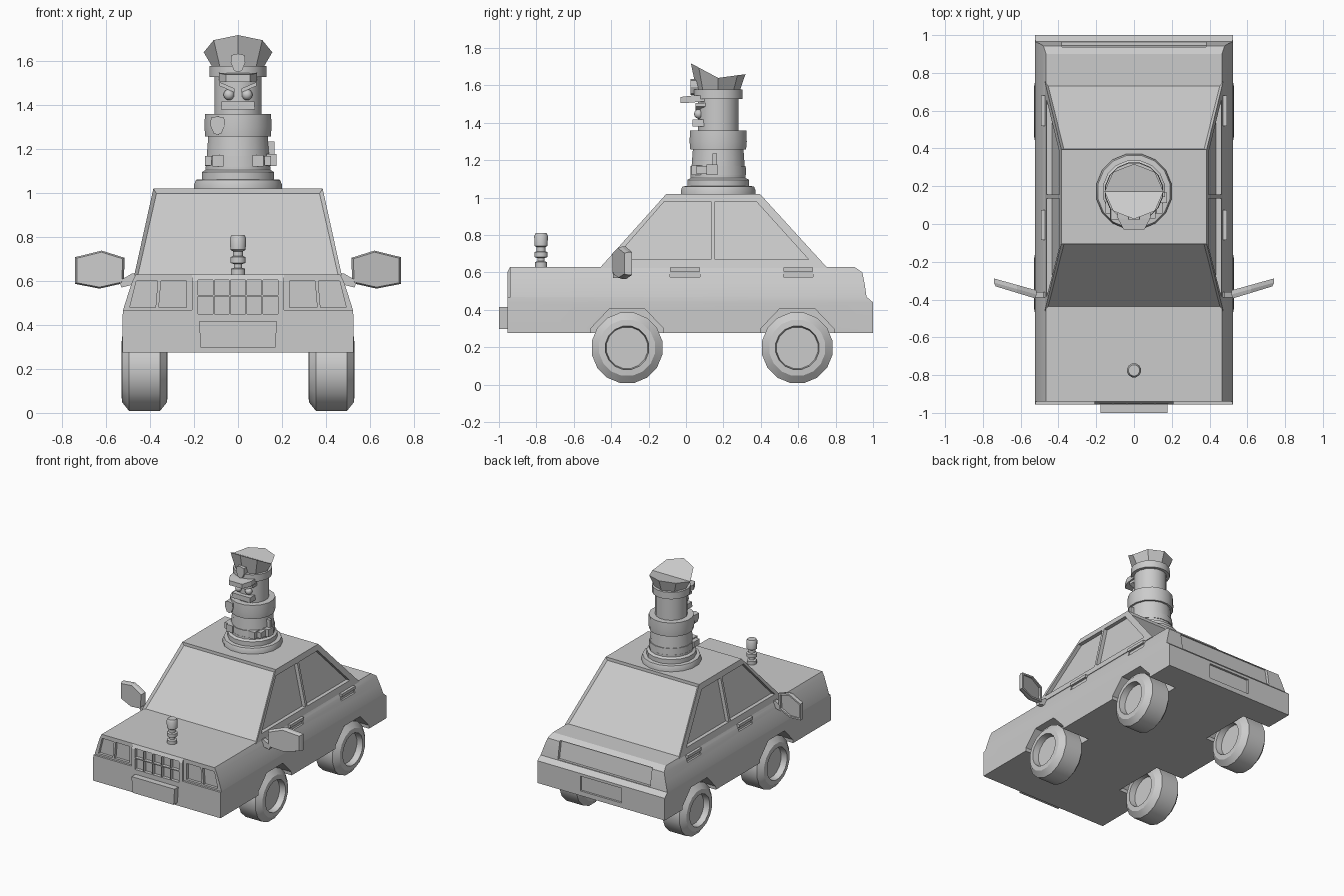
import bpy, bmesh, math

if "Cube" in bpy.data.objects:
    bpy.data.objects.remove(bpy.data.objects["Cube"])

GREY = bpy.data.materials.new("plain_grey")
GREY.diffuse_color = (0.6, 0.6, 0.6, 1)
GREY.use_nodes = True
GREY.node_tree.nodes["Principled BSDF"].inputs["Base Color"].default_value = GREY.diffuse_color


def finish(name, bm, smooth=None):
    bmesh.ops.recalc_face_normals(bm, faces=bm.faces[:])
    me = bpy.data.meshes.new(name)
    bm.to_mesh(me)
    bm.free()
    me.materials.append(GREY)
    ob = bpy.data.objects.new(name, me)
    bpy.context.collection.objects.link(ob)
    if smooth:
        bpy.ops.object.select_all(action='DESELECT')
        bpy.context.view_layer.objects.active = ob
        ob.select_set(True)
        bpy.ops.object.shade_smooth_by_angle(angle=math.radians(smooth))
    return ob


def loft_bm(rings):
    bm = bmesh.new()
    vs = [[bm.verts.new(p) for p in r] for r in rings]
    n = len(rings[0])
    for a, b in zip(vs, vs[1:]):
        for i in range(n):
            bm.faces.new((a[i], a[(i + 1) % n], b[(i + 1) % n], b[i]))
    bm.faces.new(vs[0])
    bm.faces.new(vs[-1])
    bm.verts.ensure_lookup_table()
    return bm


def loft(name, rings, smooth=None):
    return finish(name, loft_bm(rings), smooth)


def rect(hw, y0, y1, z):
    return [(-hw, y0, z), (hw, y0, z), (hw, y1, z), (-hw, y1, z)]


def box(name, x0, x1, y0, y1, z0, z1):
    return loft(name, [[(x0, y0, z), (x1, y0, z), (x1, y1, z), (x0, y1, z)] for z in (z0, z1)])


def prism_y(name, xz, y0, y1):
    return loft(name, [[(x, y, z) for x, z in xz] for y in (y0, y1)])


def prism_x(name, yz, x0, x1):
    return loft(name, [[(x, y, z) for y, z in yz] for x in (x0, x1)])


def lathe(name, profile, centre, n=16, axis='Z', smooth=35):
    """Closed turned shape from (radius, height) points, first and last radius above 0."""
    rings = []
    for r, h in profile:
        ring = []
        for k in range(n):
            a = 2 * math.pi * (k + 0.5) / n
            c, s = r * math.cos(a), r * math.sin(a)
            p = (c, s, h) if axis == 'Z' else (h, c, s)
            ring.append(tuple(u + v for u, v in zip(p, centre)))
        rings.append(ring)
    return loft(name, rings, smooth)


def cut(ob, cutter):
    m = ob.modifiers.new("cut", 'BOOLEAN')
    m.operation, m.solver, m.object = 'DIFFERENCE', 'EXACT', cutter
    bpy.context.view_layer.objects.active = ob
    bpy.ops.object.modifier_apply(modifier=m.name)
    bpy.data.objects.remove(cutter)


# lower body, stacked from outlines at rising heights
body = loft("car_body", [rect(.525, -.955, 1.0, .275), rect(.525, -.955, 1.0, .44),
                         rect(.522, -.955, .965, .47), rect(.50, -.955, .955, .54),
                         rect(.48, -.955, .943, .60), rect(.465, -.94, .90, .63)], 25)
WHEELS_Y = (-.315, .595)
ARCH = [(-.2, .2), (-.195, .30), (-.095, .405), (.095, .405), (.195, .30), (.2, .2)]
for s in (-1, 1):
    # wheel arches
    for wy in WHEELS_Y:
        cut(body, prism_x("arch", [(y + wy, z) for y, z in ARCH], s * .30, s * .7))
    # stepped headlight corner and its two lenses
    cut(body, box("corner", s * .21, s * .7, -1.1, -.94, .467, .7))
    for lens in ([(.235, .48), (.36, .48), (.35, .60), (.235, .60)],
                 [(.375, .48), (.492, .48), (.462, .60), (.365, .60)]):
        cut(body, prism_y("lens", [(s * x, z) for x, z in lens], -1.1, -.92))
    # door handle slots and bars
    for hy in (-.005, .60):
        cut(body, box("slot", s * .475, s * .6, hy - .08, hy + .08, .575, .605))
        box("door_handle", s * .46, s * .492, hy - .08, hy + .08, .605, .626)
# grille cells
for i in range(-2, 3):
    for z0, z1 in ((.45, .53), (.537, .605)):
        cut(body, box("cell", i * .074 - .034, i * .074 + .034, -1.1, -.93, z0, z1))
# rear panel between the tail lights, and number plate recess
cut(body, prism_x("rear_panel", [(.945, .475), (.922, .605), (1.1, .605), (1.1, .475)], -.38, .38))
cut(body, box("plate_recess", -.17, .17, .985, 1.1, .31, .42))
prism_y("front_plate", [(-.17, .297), (.17, .297), (.177, .415), (-.177, .415)], -1.0, -.95)

# cabin with inset front and rear glass
bm = loft_bm([rect(.472, -.46, .755, .625), rect(.385, -.105, .395, 1.02)])
bmesh.ops.recalc_face_normals(bm, faces=bm.faces[:])
glass = [f for f in bm.faces if abs(f.normal.y) > .5]
bmesh.ops.inset_individual(bm, faces=glass, thickness=.022, depth=-.014)
cabin = finish("cabin", bm)


def side_x(z):
    return .472 - (z - .625) * .22


# recessed side windows
for s in (-1, 1):
    for win in ([(-.385, .67), (.135, .67), (.135, .98), (-.115, .98)],
                [(.155, .67), (.655, .67), (.375, .98), (.155, .98)]):
        cut(cabin, loft("window", [[(s * (side_x(z) + d), y, z) for y, z in win]
                                   for d in (-.028, .1)]))

# wheels
half = [(.001, .06), (.112, .06), (.118, .105), (.152, .102), (.192, .07)]
tyre = half + [(r, -h) for r, h in reversed(half)]
for s in (-1, 1):
    for wy in WHEELS_Y:
        lathe("wheel", tyre, (s * .425, wy, .197), 16, 'X', 30)

# wing mirrors: tilted hexagon shells on short arms
HEXA = [(.515, .705), (.62, .738), (.742, .708), (.742, .587), (.63, .565), (.52, .59)]
for s in (-1, 1):
    def slab(d0, d1, k=1):
        return [[(s * (.63 + (x - .63) * k), d - .395 + (x - .51) * .28, .65 + (z - .65) * k)
                 for x, z in HEXA] for d in (d0, d1)]
    shell = loft("wing_mirror", [slab(0, 0, .92)[0], slab(.02, .042)[0], slab(.02, .042)[1]])
    cut(shell, loft("mirror_glass", slab(.03, .08, .85)))
    prism_y("mirror_arm", [(s * x, z) for x, z in
                           [(.44, .63), (.47, .585), (.53, .57), (.54, .60), (.48, .635)]],
            -.39, -.36)

# bonnet ornament
lathe("bonnet_ornament", [(.034, .62), (.034, .655), (.02, .66), (.02, .677), (.036, .682),
                          (.036, .708), (.024, .713), (.024, .735), (.036, .742),
                          (.038, .795), (.03, .81)], (0, -.775, 0), 12)

# roof figure: stepped base, torso, shoulders, head and hat band
CY = .172
C = (0, CY, 0)
lathe("figure_base", [(.203, 1.01), (.203, 1.04), (.195, 1.06), (.168, 1.062), (.168, 1.095),
                      (.15, 1.105), (.15, 1.12)], C)
lathe("figure_torso", [(.15, 1.10), (.137, 1.27)], C)
lathe("figure_belt", [(.152, 1.122), (.150, 1.168)], C)
lathe("figure_shoulders", [(.152, 1.258), (.156, 1.30), (.153, 1.36)], C)
lathe("figure_head", [(.11, 1.34), (.11, 1.55)], C)
lathe("hat_band", [(.132, 1.527), (.132, 1.578)], C)

# hat crown: octagon whose top folds up from a valley line to the front and back
low, top = [], []
for k in range(8):
    c, s = math.cos(k * math.pi / 4), math.sin(k * math.pi / 4)
    low.append((.115 * c, CY + .115 * s, 1.57))
    top.append((.156 * c, CY + .146 * s, 1.64 + (.02 * s if s > 0 else -.078 * s)))
bm = loft_bm([low, top])
bmesh.ops.connect_verts(bm, verts=[bm.verts[8], bm.verts[12]])
finish("hat_crown", bm)

# hat visor and badges
loft("hat_visor", [[(-.088, .10, 1.515), (.088, .10, 1.515), (.088, .10, 1.548), (-.088, .10, 1.548)],
                   [(-.086, .03, 1.508), (.086, .03, 1.508), (.086, .03, 1.545), (-.086, .03, 1.545)],
                   [(-.055, -.03, 1.505), (.055, -.03, 1.505), (.055, -.03, 1.538), (-.055, -.03, 1.538)]])
SHIELD = [(-.03, .035), (0, .042), (.03, .035), (.033, 0), (.018, -.035), (0, -.043), (-.018, -.035), (-.033, 0)]
prism_y("hat_badge", [(x, z + 1.592) for x, z in SHIELD], .025, .07)
prism_y("chest_badge", [(x - .093, z + 1.307) for x, z in SHIELD], .025, .08)

# face
for s in (-1, 1):
    bm = bmesh.new()
    bmesh.ops.create_uvsphere(bm, u_segments=12, v_segments=8, radius=.025)
    bmesh.ops.translate(bm, verts=bm.verts[:], vec=(s * .041, .068, 1.447))
    finish("eye", bm, 40)
    prism_y("eyebrow", [(s * .085, 1.505), (s * .085, 1.487), (s * .015, 1.457), (s * .015, 1.475)],
            .052, .11)
prism_y("moustache", [(-.077, 1.38), (.077, 1.38), (.074, 1.417), (-.074, 1.417)], .035, .12)

# belt pouches and radio
for s in (-1, 1):
    box("belt_pouch", s * .065, s * .115, .03, .09, 1.12, 1.172)
    box("belt_pouch_outer", s * .12, s * .15, .055, .12, 1.125, 1.168)
box("radio", .13, .175, .11, .168, 1.122, 1.178)
box("radio_aerial", .13, .165, .142, .166, 1.178, 1.235)
